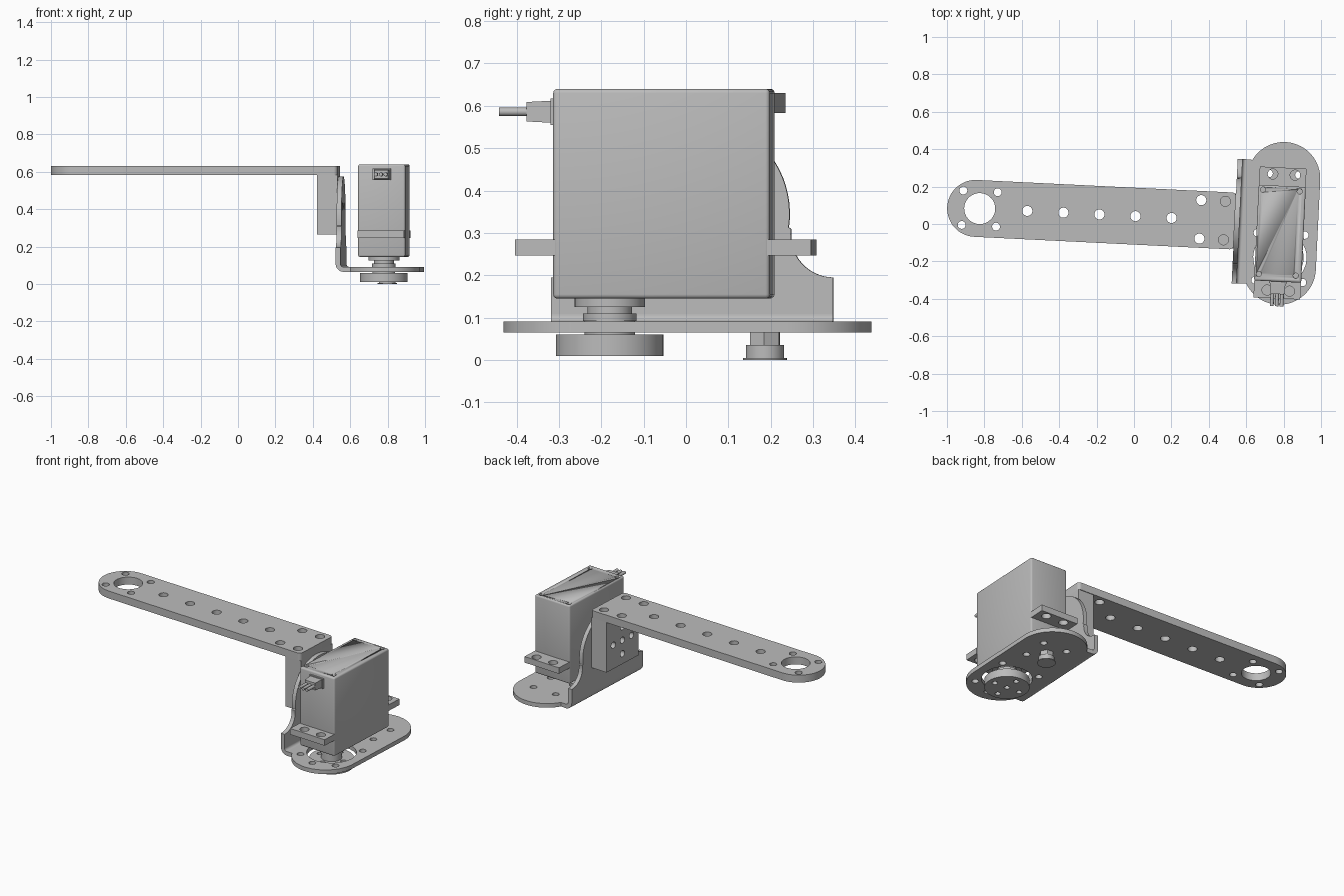
import bpy, bmesh
from math import sin, cos, pi, radians
from mathutils import Matrix, Vector

cube = bpy.data.objects.get("Cube")
if cube:
    bpy.data.objects.remove(cube, do_unlink=True)

grey = bpy.data.materials.new("plain_grey")
grey.use_nodes = True
grey.diffuse_color = (0.5, 0.5, 0.5, 1)
grey.node_tree.nodes["Principled BSDF"].inputs["Base Color"].default_value = (0.5, 0.5, 0.5, 1)

# The whole assembly is turned slightly about z
TURN = Matrix.Rotation(radians(-2.8), 4, 'Z')
# Maps outline (x, y) and thickness z onto (y, z) and x
UPRIGHT = Matrix(((0, 0, 1, 0), (1, 0, 0, 0), (0, 1, 0, 0), (0, 0, 0, 1)))
# Maps outline (x, y) and thickness z onto (x, z) and -y
FACING = Matrix.Rotation(pi / 2, 4, 'X')
FLAT = Matrix()
MID = 0.042          # centre line of arm and bracket
parts = []


def arc(cx, cy, r, a0, a1, n=16):
    return [(cx + r * cos(radians(a0 + (a1 - a0) * i / n)),
             cy + r * sin(radians(a0 + (a1 - a0) * i / n))) for i in range(n + 1)]


def circle(cx, cy, r, n=32):
    return arc(cx, cy, r, 0, 360, n)[:-1]


def rect(x0, x1, y0, y1):
    return [(x0, y0), (x1, y0), (x1, y1), (x0, y1)]


def finish(name, mesh, matrix=FLAT):
    mesh.materials.clear()
    mesh.materials.append(grey)
    ob = bpy.data.objects.new(name, mesh)
    ob.matrix_world = TURN @ matrix
    bpy.context.collection.objects.link(ob)
    parts.append(ob)
    return ob


def plate(name, outline, low, high, holes=(), frame=FLAT):
    """Extruded outline with holes, between two levels of its frame."""
    cu = bpy.data.curves.new(name, 'CURVE')
    cu.dimensions = '2D'
    cu.fill_mode = 'BOTH'
    cu.extrude = (high - low) / 2
    for ring in [outline] + [circle(*h) for h in holes]:
        sp = cu.splines.new('POLY')
        sp.points.add(len(ring) - 1)
        for p, (x, y) in zip(sp.points, ring):
            p.co = (x, y, 0, 1)
        sp.use_cyclic_u = True
    tmp = bpy.data.objects.new("helper", cu)
    bpy.context.collection.objects.link(tmp)
    dg = bpy.context.evaluated_depsgraph_get()
    mesh = bpy.data.meshes.new_from_object(tmp.evaluated_get(dg))
    bpy.data.objects.remove(tmp, do_unlink=True)
    bm = bmesh.new()
    bm.from_mesh(mesh)
    bmesh.ops.remove_doubles(bm, verts=bm.verts, dist=0.00005)
    bmesh.ops.recalc_face_normals(bm, faces=bm.faces)
    bm.to_mesh(mesh)
    bm.free()
    return finish(name, mesh, frame @ Matrix.Translation((0, 0, (low + high) / 2)))


def box(name, lo, hi, bevel=0.0, taper=1.0):
    """Box between two corners; taper narrows its front (-y) end."""
    lo, hi = Vector(lo), Vector(hi)
    bm = bmesh.new()
    bmesh.ops.create_cube(bm, size=1)
    for v in bm.verts:
        if v.co.y < 0:
            v.co.x *= taper
            v.co.z *= taper
        v.co = (lo + hi) / 2 + v.co * (hi - lo)
    if bevel:
        bmesh.ops.bevel(bm, geom=bm.edges[:], offset=bevel, segments=3,
                        profile=0.5, affect='EDGES')
    mesh = bpy.data.meshes.new(name)
    bm.to_mesh(mesh)
    bm.free()
    return finish(name, mesh)


def square_of_holes(x, y, d, r):
    return [(x + i * d, y + j * d, r) for i in (-1, 1) for j in (-1, 1)]


def cross_of_holes(x, y, d, r):
    return [(x, y, r), (x + d, y, r), (x - d, y, r), (x, y + d, r), (x, y - d, r)]


# Long arm with a round end
half = 0.152
arm_line = (arc(-0.85, MID, half, 90, 270, 32)
            + arc(0.517, MID - half + 0.02, 0.02, -90, 0, 6)
            + arc(0.517, MID + half - 0.02, 0.02, 0, 90, 6))
arm_holes = [(-0.828, MID, 0.083)] + square_of_holes(-0.828, MID, 0.092, 0.021)
arm_holes += [(-0.573 + 0.193 * i, MID, 0.027) for i in range(5)]
arm_holes += [(x, MID + s * 0.103, 0.027) for x in (0.353, 0.482) for s in (-1, 1)]
plate("arm", arm_line, 0.583, 0.63, arm_holes)

# Mounting block under the arm
mount_holes = cross_of_holes(MID, 0.415, 0.085, 0.02)
plate("mount_block", rect(MID - 0.148, MID + 0.148, 0.265, 0.583),
      0.428, 0.537, mount_holes, UPRIGHT)

# Bracket: upright plate with round head, bend, and base plate
wide, bend = 0.333, 0.043
right = [(wide, 0.065 + bend)] + arc(wide, 0.295, 0.1, 270, 172)
left = [(-x, y) for x, y in reversed(right)]
upright = right + arc(0, 0.345, 0.23, -8, 188, 40) + left
plate("bracket_upright", [(x + MID, y) for x, y in upright],
      0.537, 0.563, mount_holes, UPRIGHT)
cx, cz = 0.537 + bend, 0.065 + bend
plate("bracket_bend", arc(cx, cz, bend, 180, 270, 10) + arc(cx, cz, bend - 0.026, 270, 180, 10),
      -(MID + wide), wide - MID, (), FACING)

axis_x, horn_y, bolt_y = 0.788, -0.1415, 0.225
base = ([(cx, MID - wide)] + arc(axis_x, MID - 0.24, 0.195, 208, 360, 28)
        + arc(axis_x, MID + 0.24, 0.195, 0, 152, 28) + [(cx, MID + wide)])
base_holes = [(axis_x, horn_y, 0.143), (axis_x, horn_y - 0.18, 0.02)]
base_holes += square_of_holes(axis_x, horn_y, 0.127, 0.02)
base_holes += square_of_holes(axis_x, bolt_y, 0.08, 0.02)
plate("bracket_base", base, 0.065, 0.091, base_holes)

# Servo case with four blind screw holes in its top
body = box("servo_case", (0.656, -0.27, 0.145), (0.908, 0.242, 0.64), 0.01)
for x in (0.68, 0.877):
    for y in (-0.234, 0.217):
        cutter = plate("screw_hole_cutter", circle(x, y, 0.014, 20), 0.615, 0.66)
        parts.remove(cutter)
        cutter.hide_render = True
        cutter.hide_viewport = True
        cutter.display_type = 'WIRE'
        mod = body.modifiers.new("screw_hole", 'BOOLEAN')
        mod.operation = 'DIFFERENCE'
        mod.object = cutter

# Mounting ears of the servo
for name, y0, y1, hy in (("rear_ear", 0.235, 0.34, 0.303), ("front_ear", -0.36, -0.265, -0.318)):
    plate(name, rect(0.657, 0.907, y0, y1), 0.247, 0.285,
          [(axis_x + s * 0.06, hy, 0.027) for s in (-1, 1)])

# Cable plug with three wires
plug_x = 0.783
box("plug_collar", (plug_x - 0.048, -0.28, 0.555), (plug_x + 0.048, -0.265, 0.617))
box("plug_boot", (plug_x - 0.042, -0.337, 0.56), (plug_x + 0.042, -0.278, 0.612), taper=0.88)
for i in (-1, 0, 1):
    plate("wire", circle(plug_x + i * 0.026, 0.586, 0.01, 16), 0.335, 0.402, (), FACING)

# Output shaft and round horn
for name, r, low, high in (("gear_collar", 0.083, 0.125, 0.15), ("shaft_neck", 0.053, 0.11, 0.125),
                           ("shaft_ring", 0.063, 0.092, 0.11), ("shaft", 0.06, 0.058, 0.092)):
    plate(name, circle(axis_x, horn_y, r, 40), low, high)
plate("horn", circle(axis_x, horn_y, 0.127, 56), 0.01, 0.06,
      cross_of_holes(axis_x, horn_y, 0.085, 0.016))

# Pivot bolt under the base
plate("bolt_nut", circle(axis_x, bolt_y, 0.04, 6), 0.035, 0.066)
plate("bolt_head", circle(axis_x, bolt_y, 0.045), 0.005, 0.035)
plate("bolt_flange", circle(axis_x, bolt_y, 0.052), 0, 0.005)

# Smooth the round sides, keep edges crisp
bpy.ops.object.select_all(action='DESELECT')
for ob in parts:
    ob.select_set(True)
bpy.context.view_layer.objects.active = parts[0]
bpy.ops.object.shade_smooth_by_angle(angle=radians(30))
